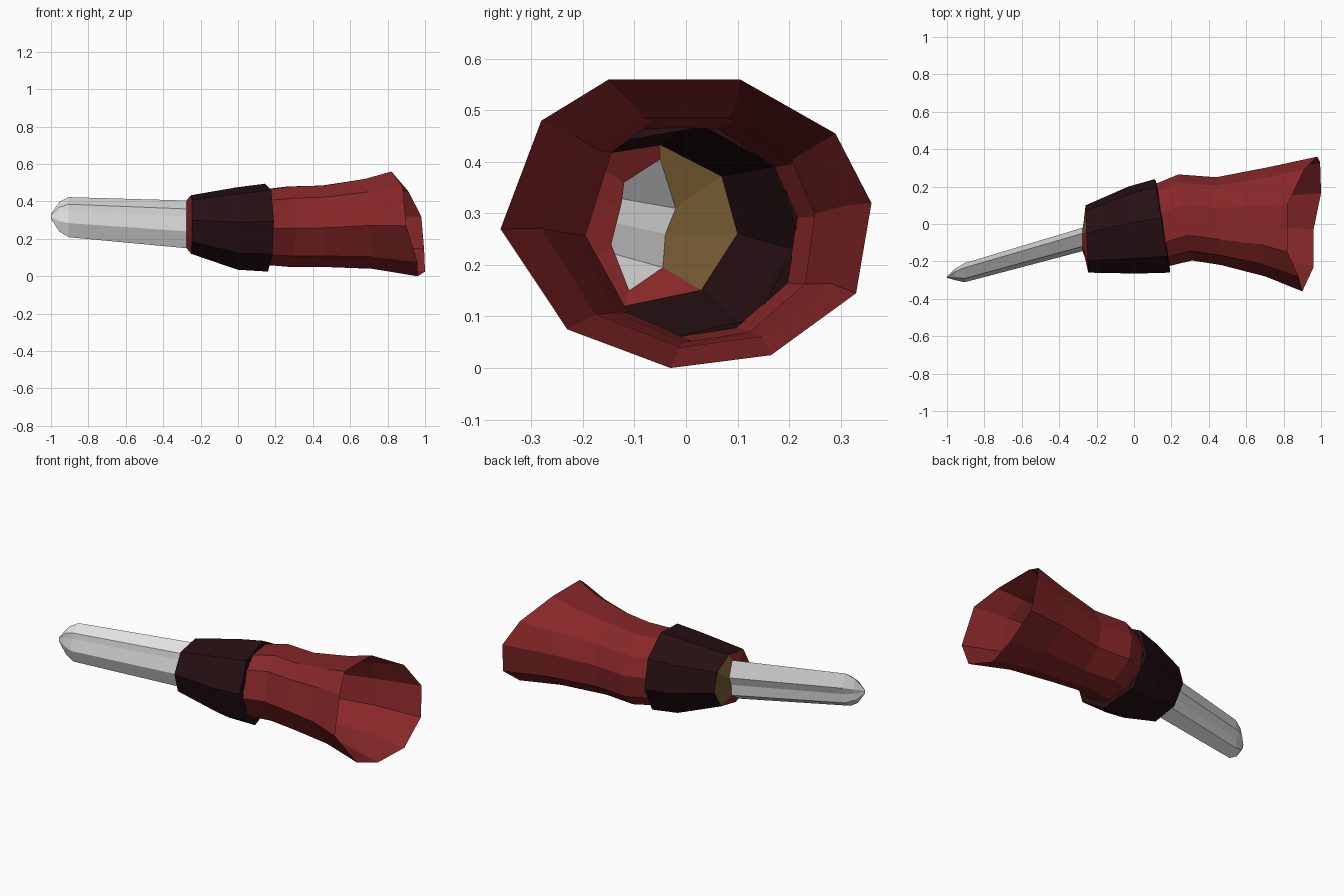
import bpy, bmesh

if "Cube" in bpy.data.objects:
    bpy.data.objects.remove(bpy.data.objects["Cube"])


def material(name, rgb):
    m = bpy.data.materials.new(name)
    m.diffuse_color = (*rgb, 1)
    m.use_nodes = True
    m.node_tree.nodes["Principled BSDF"].inputs["Base Color"].default_value = m.diffuse_color
    return m


RED = material("red cloth", (0.24, 0.02, 0.021))
DARK = material("dark brown band", (0.019, 0.005, 0.006))
TAN = material("tan", (0.18, 0.105, 0.032))
WHITE = material("pale grey", (0.74, 0.74, 0.74))


def loft(name, rings, mats, rule=None, cap_end=False):
    """Skin a list of equal-length point rings; rule(side) picks the material."""
    bm = bmesh.new()
    rows = [[bm.verts.new(p) for p in ring] for ring in rings]
    n = len(rows[0])
    for a, b in zip(rows, rows[1:]):
        for i in range(n):
            j = (i + 1) % n
            f = bm.faces.new((a[i], a[j], b[j], b[i]))
            f.material_index = rule(i) if rule else 0
    if cap_end:
        bm.faces.new(rows[-1])
    bmesh.ops.recalc_face_normals(bm, faces=bm.faces)
    mesh = bpy.data.meshes.new(name)
    bm.to_mesh(mesh)
    bm.free()
    for m in mats:
        mesh.materials.append(m)
    obj = bpy.data.objects.new(name, mesh)
    bpy.context.collection.objects.link(obj)
    return obj


def section(template, x, y0, y1, z0, z1, lean=0.0, warp=0.0):
    """Fit a unit (y, z, dx) outline to a y/z box at x; lean tilts it along y."""
    cy, cz, ry, rz = (y0 + y1) / 2, (z0 + z1) / 2, (y1 - y0) / 2, (z1 - z0) / 2
    return [(x + lean * (cy + ry * u) + warp * d, cy + ry * u, cz + rz * v)
            for u, v, d in template]


# Flared sleeve: ten sides, open at both ends, uneven hem
hem = [(-1, -0.036, -0.03), (-0.78, 0.714, -0.05), (-0.417, 1, -0.11),
       (0.292, 1, -0.11), (0.806, 0.625, -0.02), (1, 0.143, 0.05),
       (0.917, -0.482, 0.065), (0.458, -0.911, 0.07), (-0.083, -1, 0.03),
       (-0.64, -0.732, 0.03)]
loft("sleeve", [
    section(hem, 0.15, -0.225, 0.215, 0.06, 0.465, -0.16),
    section(hem, 0.28, -0.195, 0.265, 0.05, 0.48, -0.16),
    section(hem, 0.455, -0.22, 0.25, 0.05, 0.485, -0.06),
    section(hem, 0.71, -0.28, 0.305, 0.04, 0.52, 0, 0.3),
    section(hem, 0.93, -0.36, 0.36, 0.0, 0.56, 0, 1),
], [RED])

# Dark wrist band: eight sides, with a lip turned in onto the sleeve
band = [(0.17, 1, 0), (0.83, 0.61, 0), (1, -0.1, 0), (0.61, -0.8, 0),
        (-0.22, -1, 0), (-0.8, -0.6, 0), (-1, 0.15, 0), (-0.65, 0.85, 0)]
band_front = section(band, -0.255, -0.26, 0.1, 0.12, 0.433, -0.04)
loft("wrist_band", [
    band_front,
    section(band, -0.01, -0.265, 0.2, 0.035, 0.475, -0.1),
    section(band, 0.15, -0.26, 0.24, 0.025, 0.495, -0.16),
    section(band, 0.155, -0.225, 0.22, 0.055, 0.468, -0.16),
], [DARK])

# Blade: eight-sided bar that drifts to the front and ends in a point
profile = [(0.03, 0.125), (0.06, 0.03), (0.04, -0.02), (0.035, -0.085),
           (-0.03, -0.13), (-0.065, -0.04), (-0.045, 0.04), (-0.04, 0.08)]


def blade_ring(x, cy, cz, sy, sz):
    return [(x, cy + sy * y, cz + sz * z) for y, z in profile]


root = blade_ring(-0.275, -0.08, 0.28, 1, 1)
loft("blade", [
    root,
    blade_ring(-0.905, -0.258, 0.318, 0.82, 0.84),
    blade_ring(-0.955, -0.268, 0.32, 0.5, 0.62),
    blade_ring(-1.0, -0.285, 0.32, 0.03, 0.1),
], [WHITE], cap_end=True)

# End cap between band and blade: tan on the rear side, red elsewhere
loft("end_cap", [band_front, root], [RED, TAN], rule=lambda i: 1 if i < 3 else 0)
